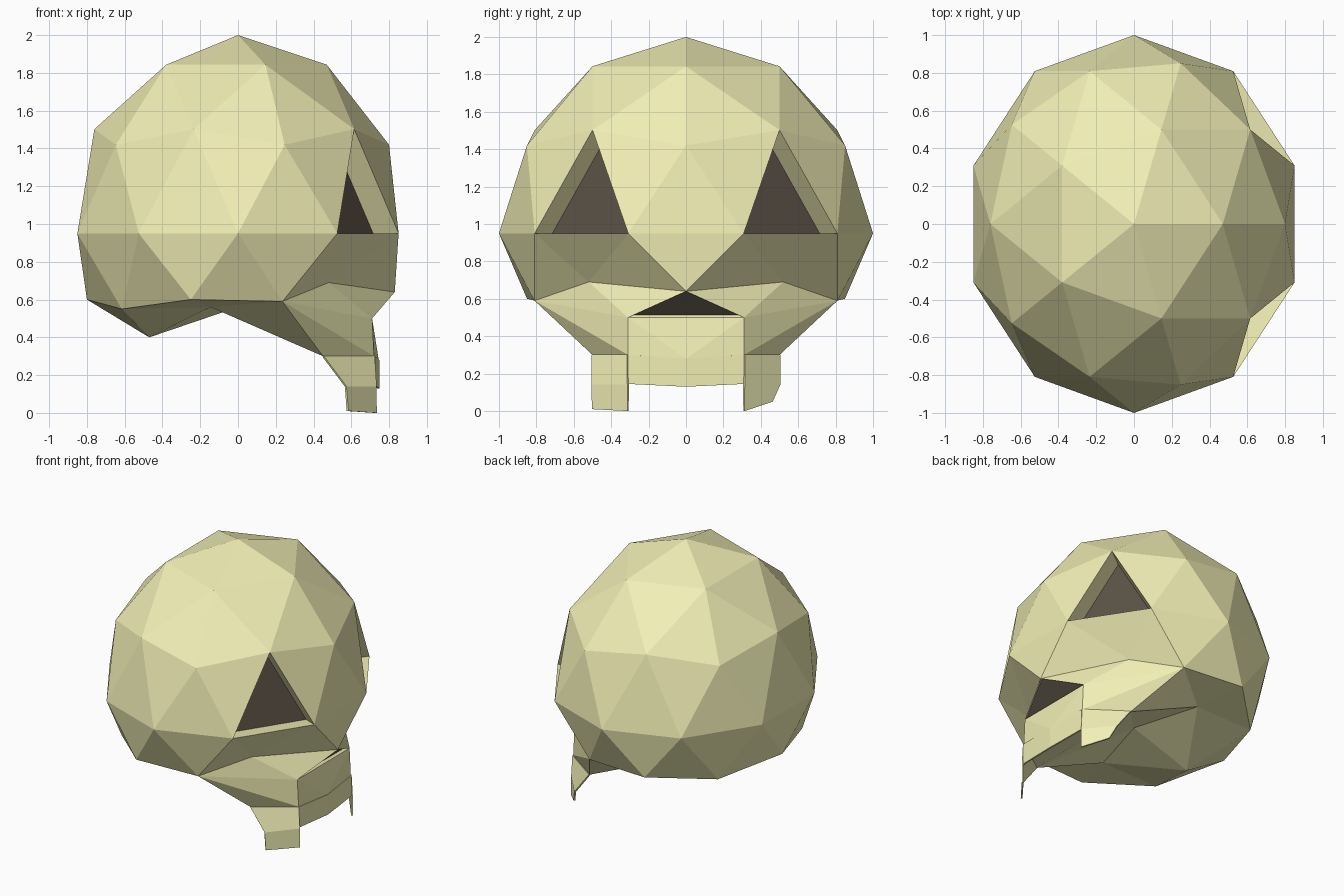
import bpy, bmesh
from mathutils import Vector

if "Cube" in bpy.data.objects:
    bpy.data.objects.remove(bpy.data.objects["Cube"])


def material(name, rgb):
    m = bpy.data.materials.new(name)
    m.diffuse_color = (*rgb, 1)
    m.use_nodes = True
    m.node_tree.nodes["Principled BSDF"].inputs["Base Color"].default_value = m.diffuse_color
    return m


bone = material("bone", (0.88, 0.86, 0.46))
dark = material("socket_dark", (0.10, 0.082, 0.06))


def finish(bm, name):
    me = bpy.data.meshes.new(name)
    bm.to_mesh(me)
    bm.free()
    ob = bpy.data.objects.new(name, me)
    bpy.context.collection.objects.link(ob)
    me.materials.append(bone)
    me.materials.append(dark)
    return ob


# Cranium: stretched icosphere whose lower vertices are pulled into cheeks and skull base
bm = bmesh.new()
bmesh.ops.create_icosphere(bm, subdivisions=2, radius=1)
for v in bm.verts:
    v.co = (v.co.x * 0.894, v.co.y, v.co.z * 1.05 + 0.95)


def near(x, y, z):
    p = Vector((x, y, z))
    return min(bm.verts, key=lambda v: (v.co - p).length)


pulls = [((.65, .53, .48), (.48, .52, .69)),
         ((.76, 0, .40), (.83, 0, .64)),
         ((.235, .81, .40), (.235, .81, .59)),
         ((-.25, .85, .48), (-.25, .85, .60)),
         ((-.80, 0, .48), (-.80, 0, .60)),
         ((-.615, .5, .40), (-.615, .5, .55)),
         ((.38, .31, .06), (.45, .5, .30)),
         ((-.145, .5, .06), (-.145, .5, .56)),
         ((-.47, 0, .06), (-.47, 0, .40)),
         ((0, 0, -.10), (0, 0, .56))]
moves = [(near(a[0], s * a[1], a[2]), (b[0], s * b[1], b[2]))
         for a, b in pulls for s in (1, -1)]
for v, co in moves:
    v.co = co

# Upper jaw replaces the faces between cheeks and jaw corners
brow = near(.83, 0, .64)
side = {s: dict(cheek=near(.48, s * .52, .69), hinge=near(.235, s * .81, .59),
                jaw=near(.45, s * .5, .30)) for s in (1, -1)}
old = set()
for s in (1, -1):
    d = side[s]
    old |= {f for f in d["jaw"].link_faces if d["cheek"] in f.verts or brow in f.verts}
bmesh.ops.delete(bm, geom=list(old), context='FACES_ONLY')
mid = bm.verts.new((.745, 0, .28))
for s in (1, -1):
    d = side[s]
    d["top"] = bm.verts.new((.71, s * .31, .50))
    d["low"] = bm.verts.new((.72, s * .31, .30))
    for names in (("hinge", "cheek", "top"), ("hinge", "top", "low"), ("hinge", "low", "jaw")):
        bm.faces.new([d[n] for n in names])
    bm.faces.new((d["cheek"], brow, d["top"]))
    bm.faces.new((d["top"], d["low"], mid))
a, b = side[1], side[-1]
bm.faces.new((a["top"], mid, b["top"]))
bm.faces.new((a["jaw"], a["low"], mid, b["low"], b["jaw"]))
nose = bm.faces.new((a["top"], b["top"], brow))
bmesh.ops.recalc_face_normals(bm, faces=bm.faces[:])


# Eye sockets and nose: faces sunk straight in, floor painted dark
def sink(face, depth):
    face.normal_update()
    offset = face.normal * -depth
    f = bmesh.ops.extrude_discrete_faces(bm, faces=[face])["faces"][0]
    rim = list(f.verts)
    for v in rim:
        v.co += offset
    f.material_index = 1


def sink_face(face, depth):
    face.normal_update()
    offset = face.normal * -depth
    outer = list(face.verts)
    inner = [bm.verts.new(v.co + offset) for v in outer]
    n = len(outer)
    bm.faces.remove(face)
    for i in range(n):
        j = (i + 1) % n
        bm.faces.new((outer[i], outer[j], inner[j], inner[i]))
    bm.faces.new(inner).material_index = 1


for s in (1, -1):
    corners = {near(.615, s * .5, 1.5), near(.85, s * .31, .95), near(.525, s * .81, .95)}
    eye = next(f for f in bm.faces if set(f.verts) == corners)
    sink_face(eye, 0.15)
sink_face(nose, 0.02)
finish(bm, "skull")

# Teeth: thin plates hanging below the jaw, the left corner one chipped
plates = {
    "front_teeth": [[(.72, .31, .30), (.72, .31, .145), (.742, 0, .13), (.742, 0, .28)],
                    [(.72, -.31, .30), (.742, 0, .28), (.742, 0, .13), (.72, -.31, .145)]],
    "right_corner_tooth": [[(.45, -.5, .30), (.57, -.5, .14), (.73, -.31, .14), (.72, -.31, .30)],
                           [(.57, -.5, .14), (.58, -.5, .01), (.73, -.31, 0), (.73, -.31, .14)]],
    "left_corner_tooth": [[(.45, .5, .30), (.72, .31, .30), (.73, .31, .14), (.57, .5, .14)],
                          [(.57, .5, .14), (.73, .31, .14), (.73, .31, 0), (.605, .46, .05)]],
}
for name, faces in plates.items():
    bm = bmesh.new()
    for pts in faces:
        bm.faces.new([bm.verts.new(p) for p in pts])
    bmesh.ops.remove_doubles(bm, verts=bm.verts[:], dist=0.001)
    bmesh.ops.recalc_face_normals(bm, faces=bm.faces[:])
    mod = finish(bm, name).modifiers.new("thickness", 'SOLIDIFY')
    mod.thickness = 0.012
    mod.offset = 0
